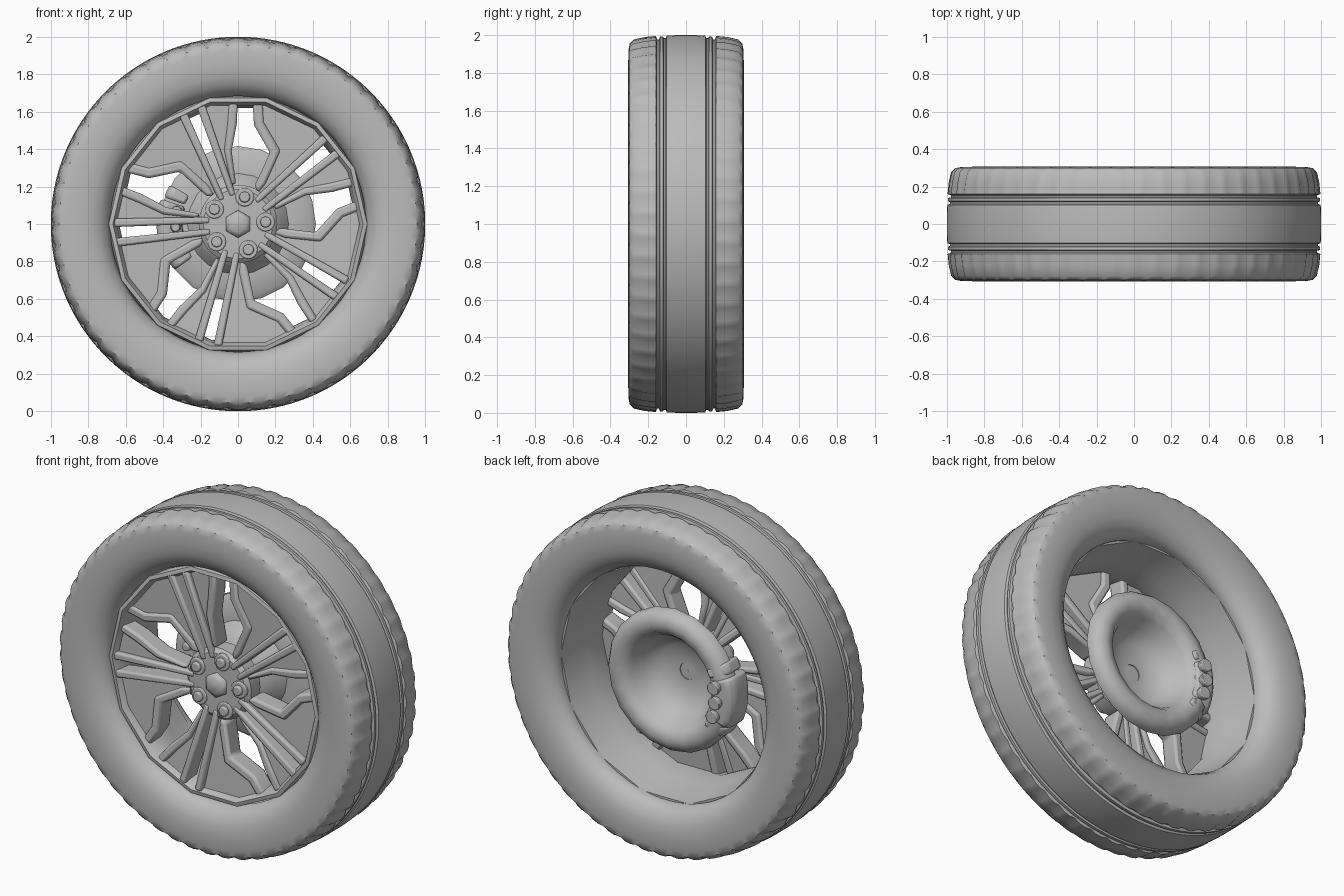
import bpy, bmesh, math
from mathutils import Matrix, Vector

if "Cube" in bpy.data.objects:
    bpy.data.objects.remove(bpy.data.objects["Cube"])

CENTRE = Vector((0, 0, 1))
PHASE = math.radians(40)
SECTOR = math.tau / 5

grey = bpy.data.materials.new("plain_grey")
grey.use_nodes = True
grey.diffuse_color = (0.5, 0.5, 0.5, 1)
grey.node_tree.nodes["Principled BSDF"].inputs["Base Color"].default_value = (0.5, 0.5, 0.5, 1)


def finish(bm, name, angle=40, bevel=0):
    bmesh.ops.recalc_face_normals(bm, faces=bm.faces)
    mesh = bpy.data.meshes.new(name)
    bm.to_mesh(mesh)
    bm.free()
    mesh.materials.append(grey)
    ob = bpy.data.objects.new(name, mesh)
    ob.location = CENTRE
    bpy.context.collection.objects.link(ob)
    bpy.ops.object.select_all(action='DESELECT')
    ob.select_set(True)
    bpy.context.view_layer.objects.active = ob
    bpy.ops.object.shade_smooth_by_angle(angle=math.radians(angle))
    if bevel:
        mod = ob.modifiers.new("soft_edges", 'BEVEL')
        mod.width = bevel
        mod.segments = 2
        mod.limit_method = 'ANGLE'
    return ob


def revolve(bm, profile, steps, start=0.0, sweep=math.tau, shape=None):
    """Turn a closed (radius, y) profile about the wheel axle."""
    full = sweep >= math.tau
    rings = []
    for i in range(steps if full else steps + 1):
        a = start + sweep * i / steps
        ring = []
        for r, y in profile:
            r = shape(i, r, y) if shape else r
            ring.append(bm.verts.new((r * math.cos(a), y, r * math.sin(a))))
        rings.append(ring)
    n = len(profile)
    for i in range(steps):
        p, q = rings[i], rings[(i + 1) % len(rings)]
        for j in range(n):
            k = (j + 1) % n
            bm.faces.new((p[j], p[k], q[k], q[j]))
    if not full:
        bm.faces.new(rings[0])
        bm.faces.new(rings[-1])


def turned(name, profile, steps, angle=40, **kw):
    bm = bmesh.new()
    revolve(bm, profile, steps, **kw)
    return finish(bm, name, angle)


def spoke_set(name, outline, lift, back, bevel):
    """Extrude an outline (along, across) and repeat it round the wheel."""
    bm = bmesh.new()
    for k in range(5):
        a = PHASE + k * SECTOR
        c, s = math.cos(a), math.sin(a)
        front, rear = [], []
        for u, v in outline:
            x, z = u * c - v * s, u * s + v * c
            front.append(bm.verts.new((x, -0.185 - 0.05 * u - lift, z)))
            rear.append(bm.verts.new((x, back - 0.08 * u, z)))
        bm.faces.new(front)
        bm.faces.new(rear)
        for i in range(len(outline)):
            j = (i + 1) % len(outline)
            bm.faces.new((front[i], front[j], rear[j], rear[i]))
    return finish(bm, name, 35, bevel)


def studs(name, radius, depth, y, spots, sides, tip=1.0):
    """Short cylinders along the axle direction at (distance, angle) spots."""
    bm = bmesh.new()
    for dist, a in spots:
        place = Matrix.Translation((dist * math.cos(a), y, dist * math.sin(a)))
        bmesh.ops.create_cone(bm, cap_ends=True, segments=sides, radius1=radius,
                              radius2=radius * tip, depth=depth,
                              matrix=place @ Matrix.Rotation(math.pi / 2, 4, 'X'))
    return finish(bm, name, 30, 0.006)


# Tyre: smooth bulging sidewalls, ribbed tread and lightly notched shoulders
half = [(0.69, 0.17), (0.683, 0.205), (0.7, 0.245), (0.74, 0.28), (0.79, 0.299),
        (0.85, 0.306), (0.92, 0.305), (0.955, 0.298), (0.977, 0.278), (0.99, 0.22),
        (0.996, 0.16), (0.978, 0.153), (0.978, 0.143), (0.994, 0.138), (0.994, 0.122),
        (0.984, 0.117), (0.984, 0.108), (0.997, 0.102), (1.0, 0.05), (1.0, 0.01)]
tyre_profile = half + [(r, -y) for r, y in reversed(half)]


def shoulder_notch(i, r, y):
    notched = r > 0.97 and abs(y) > 0.155 and (i + (y > 0)) % 3 == 0
    return r - 0.011 if notched else r


turned("tyre", tyre_profile, 162, 38, shape=shoulder_notch)

# Rim barrel: coarse faceted drum with a thin front lip
turned("rim_barrel", [(0.70, -0.18), (0.69, -0.225), (0.668, -0.23), (0.65, -0.2),
                      (0.635, -0.1), (0.66, 0.0), (0.69, 0.19), (0.705, 0.19)], 14, 35)

# Spokes: twin bars, broad blades and bent arms beside the windows
twin = [(0.15, 0.014), (0.66, 0.03), (0.655, 0.075), (0.15, 0.048)]
spoke_set("left_twin_bars", twin, 0.01, -0.07, 0.012)
spoke_set("right_twin_bars", [(u, -v) for u, v in twin], 0.01, -0.07, 0.012)
spoke_set("wide_blades", [(0.17, 0.03), (0.655, 0.06), (0.64, 0.16), (0.585, 0.3),
                          (0.485, 0.44), (0.415, 0.344), (0.385, 0.177), (0.227, 0.106)],
          -0.018, -0.08, 0.01)
spoke_set("narrow_blades", [(0.17, -0.03), (0.655, -0.06), (0.615, -0.235), (0.51, -0.186),
                            (0.385, -0.11), (0.226, -0.07)], -0.018, -0.08, 0.01)
spoke_set("wide_arms", [(0.19, 0.06), (0.2, 0.1), (0.375, 0.182), (0.405, 0.35), (0.48, 0.45),
                        (0.515, 0.41), (0.455, 0.33), (0.425, 0.155), (0.25, 0.07)],
          -0.004, -0.06, 0.014)
spoke_set("narrow_arms", [(0.2, -0.07), (0.375, -0.115), (0.5, -0.195), (0.61, -0.245),
                          (0.63, -0.205), (0.52, -0.15), (0.395, -0.08), (0.21, -0.045)],
          -0.004, -0.06, 0.014)

# Hub with centre cap, nut collars and wheel nuts
turned("hub", [(0.001, -0.195), (0.1, -0.2), (0.185, -0.197), (0.21, -0.175),
               (0.21, -0.09), (0.12, -0.02), (0.001, -0.02)], 30, 35)
nut_spots = [(0.148, PHASE + (k + 0.5) * SECTOR) for k in range(5)]
turned("centre_cap", [(0.001, -0.23), (0.045, -0.226), (0.072, -0.212), (0.077, -0.18),
                      (0.001, -0.18)], 6, 60, start=math.radians(30))
studs("nut_collars", 0.05, 0.035, -0.19, nut_spots, 16)
studs("wheel_nuts", 0.034, 0.05, -0.2, nut_spots, 8, 0.85)

# Brake disc: rounded ring with a deep hub bowl open to the rear
turned("brake_disc", [(0.05, -0.04), (0.17, -0.04), (0.23, 0.02), (0.27, 0.075), (0.39, 0.08),
                      (0.416, 0.1), (0.415, 0.135), (0.39, 0.17), (0.345, 0.185),
                      (0.295, 0.17), (0.265, 0.13), (0.235, 0.06), (0.165, -0.01),
                      (0.05, -0.015)], 20, 50)

# Brake caliper: curved block straddling the disc edge, with brackets, pistons and bolts
bm = bmesh.new()
revolve(bm, [(0.3, 0.02), (0.4, 0.0), (0.435, 0.03), (0.435, 0.14), (0.41, 0.18),
             (0.32, 0.195), (0.29, 0.18)], 6, math.radians(162), math.radians(42))
finish(bm, "brake_caliper", 35, 0.015)
bm = bmesh.new()
for start in (150, 206):
    revolve(bm, [(0.3, 0.01), (0.39, 0.01), (0.42, 0.04), (0.42, 0.14), (0.39, 0.17),
                 (0.3, 0.19)], 2, math.radians(start), math.radians(10))
finish(bm, "caliper_brackets", 35, 0.015)
ends = [(0.335, math.radians(d)) for d in (168, 183, 198)]
studs("caliper_pistons", 0.04, 0.05, 0.195, ends, 10, 0.8)
studs("caliper_bolts", 0.03, 0.06, 0.0, ends, 10, 0.8)
